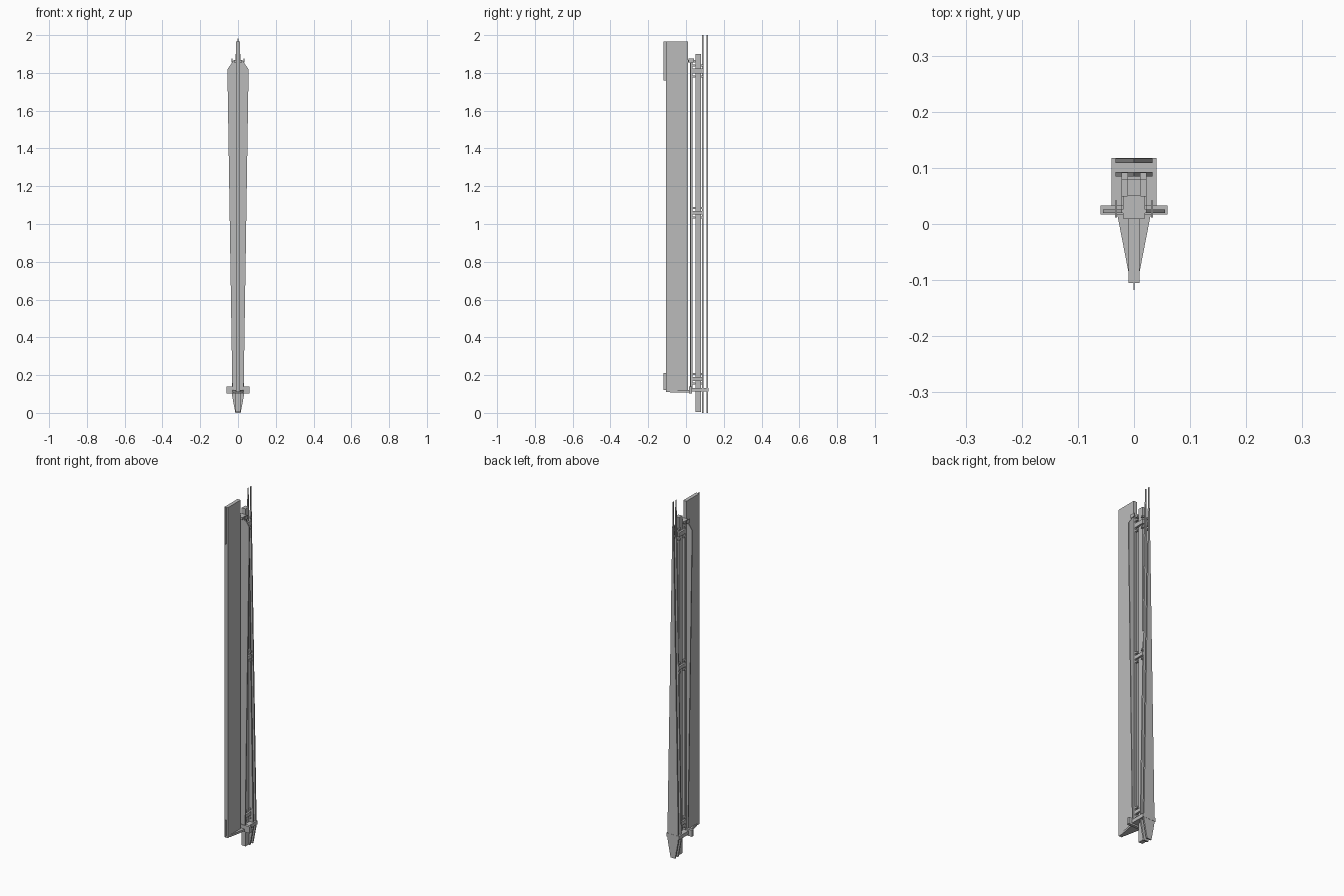
import bpy, bmesh

if "Cube" in bpy.data.objects:
    bpy.data.objects.remove(bpy.data.objects["Cube"])

grey = bpy.data.materials.new("plain grey")
grey.diffuse_color = (0.5, 0.5, 0.5, 1)
grey.use_nodes = True
grey.node_tree.nodes["Principled BSDF"].inputs["Base Color"].default_value = grey.diffuse_color

def finish(bm, name):
    bmesh.ops.recalc_face_normals(bm, faces=bm.faces)
    me = bpy.data.meshes.new(name)
    bm.to_mesh(me)
    bm.free()
    me.materials.append(grey)
    ob = bpy.data.objects.new(name, me)
    bpy.context.collection.objects.link(ob)
    return ob

def prism(name, pts, place, a, b):
    """Extrude a 2D outline between a and b; place maps (u, v, depth) to 3D."""
    bm = bmesh.new()
    lo = [bm.verts.new(place(u, v, a)) for u, v in pts]
    hi = [bm.verts.new(place(u, v, b)) for u, v in pts]
    bm.faces.new(lo)
    bm.faces.new(hi)
    n = len(pts)
    for i in range(n):
        bm.faces.new((lo[i], lo[(i + 1) % n], hi[(i + 1) % n], hi[i]))
    return finish(bm, name)

def box(name, x0, x1, y0, y1, z0, z1):
    return prism(name, [(x0, y0), (x1, y0), (x1, y1), (x0, y1)],
                 lambda u, v, d: (u, v, d), z0, z1)

def panel(name, half, y0, y1):
    """Symmetric flat panel from (half width, height) pairs."""
    pts = half + [(-x, z) for x, z in reversed(half)]
    return prism(name, pts, lambda u, v, d: (u, d, v), y0, y1)

# deep front board with thin strips on its edge
box("front_board", -.01, .01, -.105, .01, .11, 1.965)
box("upper_edge_strip", -.001, .001, -.118, -.105, 1.76, 1.965)
box("lower_edge_strip", -.001, .001, -.118, -.105, .12, .21)

# front tapered panel, widest near the top
panel("front_panel", [(.03, .13), (.055, 1.75), (.055, 1.82), (.022, 1.868)], .02, .026)

# rear tapered panels, widest near the bottom
for i, y in enumerate((.088, .112)):
    panel("rear_panel_%d" % (i + 1),
          [(.014, 0), (.033, .1), (.033, .16), (.001, 2.0)], y - .003, y + .005)

# central beam and paired rails
box("central_beam", -.012, .012, .05, .08, .005, 1.9)
for s, side in ((-1, "left"), (1, "right")):
    x0, x1 = sorted((s * .011, s * .022))
    box("rail_" + side, x0, x1, .026, .034, .13, 1.86)
    # clamps along the rails
    for z, h in ((.18, .025), (1.06, .025), (1.81, .03)):
        box("clamp_" + side, x0, x1, .02, .092, z - h * .4, z + h * .4)
        for dz in (-1, 1):
            box("clamp_jaw_" + side, x0, x1, .034, .05, z + dz * h - .005, z + dz * h + .005)
            box("clamp_hook_" + side, x0, x1, .078, .092, z + dz * h - .005, z + dz * h + .005)
    box("top_bolt_" + side, s * .032 - .002, s * .032 + .002, .012, .042, 1.855, 1.875)

# top cap tying board and beam
box("top_cap", -.02, .02, .01, .05, 1.855, 1.868)

# bottom crossbar, platform and wedge
box("crossbar", -.06, .06, .017, .033, .103, .14)
box("platform", -.04, .04, .03, .118, .112, .132)
prism("wedge_foot", [(-.01, -.085), (.01, -.085), (.03, .018), (-.03, .018)],
      lambda u, v, d: (u, v, d), .108, .12)
